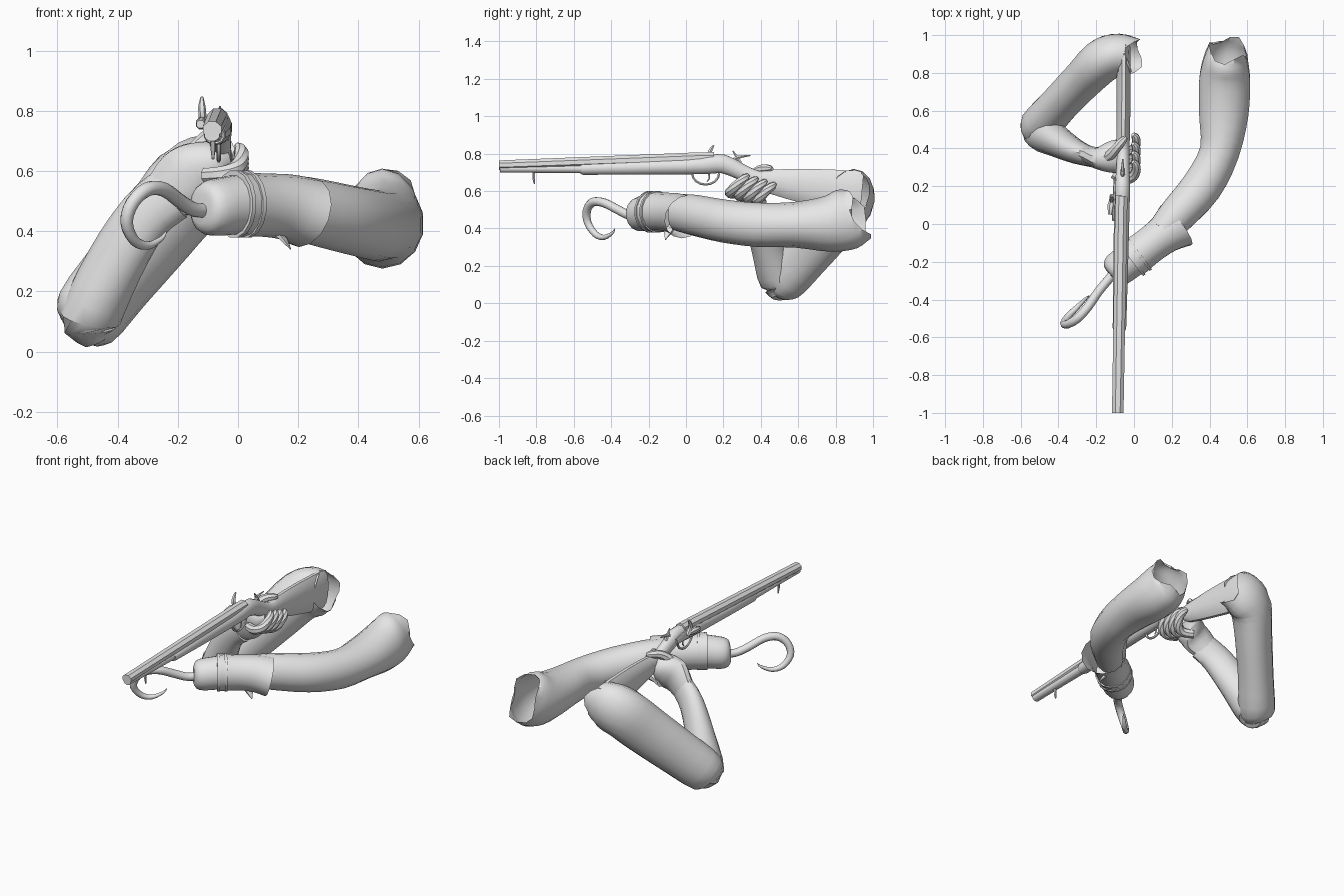
import bpy, bmesh, math
from mathutils import Vector

grey = bpy.data.materials.new("plain_grey")
grey.diffuse_color = (0.8, 0.8, 0.8, 1)
Z, X = Vector((0, 0, 1)), Vector((1, 0, 0))


def spline(pts, n):
    """Catmull-Rom refinement of points that also carry radii."""
    out = []
    for i in range(len(pts) - 1):
        a, b = pts[max(i - 1, 0)], pts[i]
        c, d = pts[i + 1], pts[min(i + 2, len(pts) - 1)]
        for k in range(n):
            t = k / n
            out.append([0.5 * (2 * q + (r - p) * t + (2 * p - 5 * q + 4 * r - s) * t * t
                        + (3 * q - p - 3 * r + s) * t ** 3) for p, q, r, s in zip(a, b, c, d)])
    return out + [list(pts[-1])]


def tube(name, pts, sides=12, steps=3, ref=Z, caps=(True, True), ragged=0.0):
    """Sweep an ellipse along (x, y, z, half_width, half_height) points."""
    pts = [p if len(p) == 5 else (*p, p[3]) for p in pts]
    path = spline(pts, steps) if steps > 1 else pts
    bm, rings = bmesh.new(), []
    for i, p in enumerate(path):
        t = (Vector(path[min(i + 1, len(path) - 1)][:3]) - Vector(path[max(i - 1, 0)][:3])).normalized()
        side = t.cross(ref).normalized()
        up = side.cross(t)
        ring = []
        for k in range(sides):
            a = 2 * math.pi * (k + 0.5) / sides
            v = Vector(p[:3]) + side * p[3] * math.cos(a) + up * p[4] * math.sin(a)
            if ragged and i == len(path) - 1:
                v += t * ragged * math.sin(k * 1.3)
            ring.append(bm.verts.new(v))
        rings.append(ring)
    for r, s in zip(rings, rings[1:]):
        for k in range(sides):
            bm.faces.new((r[k], r[(k + 1) % sides], s[(k + 1) % sides], s[k]))
    if caps[0]:
        bm.faces.new(rings[0])
    if caps[1]:
        bm.faces.new(rings[-1])
    bmesh.ops.recalc_face_normals(bm, faces=bm.faces)
    me = bpy.data.meshes.new(name)
    bm.to_mesh(me)
    bm.free()
    me.materials.append(grey)
    ob = bpy.data.objects.new(name, me)
    bpy.context.collection.objects.link(ob)
    return ob


# Bent arm that holds the gun: upper arm turning in at the shoulder, forearm, palm
tube("bent_upper_arm", [(-.545, .49, .07, .05, .05), (-.505, .515, .115, .105, .125), (-.39, .64, .26, .105, .14),
     (-.26, .775, .42, .11, .15), (-.165, .865, .535, .12, .155), (-.08, .895, .575, .115, .15),
     (.0, .885, .60, .10, .115)],
     sides=14, caps=(True, False), ragged=.025)
tube("bent_forearm", [(-.475, .51, .03, .05, .035), (-.49, .495, .11, .105, .095), (-.41, .44, .29, .085, .10),
     (-.31, .385, .45, .065, .095), (-.22, .352, .525, .052, .095)], sides=14)
tube("gripping_palm", [(-.25, .365, .505, .05, .085), (-.18, .348, .565, .06, .11), (-.13, .352, .60, .08, .105),
     (-.085, .36, .625, .09, .08), (-.04, .37, .635, .07, .05)], sides=12)

# Fingers wrapped beneath the grip, thumb along its top
for i in range(4):
    y, z = .235 + .048 * i, .61 - .015 * i
    tube(f"finger_{i + 1}", [(-.11, y + .03, z - .025, .026), (-.05, y, z - .02, .028), (-.005, y + .015, z, .027),
         (.012, y + .05, z + .035, .025), (.008, y + .08, z + .06, .022), (-.005, y + .095, z + .075, .012)], sides=8)
tube("thumb", [(-.17, .34, .63, .032), (-.13, .36, .68, .030), (-.095, .40, .715, .026),
     (-.06, .44, .72, .022), (-.04, .46, .72, .01)], sides=8)

# Extended arm with sleeve
tube("extended_arm", [(.15, -.04, .485, .085, .10), (.23, .05, .47, .10, .11), (.36, .20, .44, .11, .115),
     (.452, .38, .42, .108, .118), (.475, .58, .42, .134, .122), (.48, .76, .425, .138, .15),
     (.485, .86, .45, .122, .165), (.495, .92, .475, .105, .145)],
     sides=14, caps=(True, False), ragged=.03)

# Flared cuff, forearm socket, straps and rounded end cup
tube("flared_cuff", [(-.01, -.185, .49, .105, .11), (.08, -.115, .487, .10, .105), (.16, -.055, .48, .107, .11),
     (.225, -.005, .462, .135, .118)], sides=14, caps=(True, False))
tube("hook_socket", [(-.125, -.27, .475, .045, .05), (-.115, -.262, .475, .075, .08), (-.085, -.24, .477, .093, .094),
     (-.03, -.20, .485, .095, .098), (.02, -.165, .49, .098, .102)], sides=16, steps=2)
for i, s in enumerate((-.015, .02)):
    tube(f"strap_{i + 1}", [(s, -.18 + s * .77, .49, .107, .113), (s + .012, -.171 + s * .77, .49, .107, .113)],
         sides=16, steps=1)
tube("cuff_point", [(.13, -.09, .40, .035, .015), (.155, -.10, .37, .02, .01), (.175, -.11, .34, .002, .002)],
     sides=6, steps=1)

# Curved metal hook
tube("hook", [(-.09, -.24, .472, .026), (-.14, -.30, .470, .024), (-.19, -.36, .498, .024), (-.245, -.44, .538, .024),
     (-.30, -.50, .54, .024), (-.35, -.53, .495, .023), (-.37, -.525, .43, .021), (-.345, -.485, .37, .018),
     (-.30, -.44, .352, .014), (-.255, -.395, .375, .008), (-.237, -.38, .40, .002)],
     sides=10, ref=Vector((.77, -.64, 0)))

# Gun: octagonal barrel, stock below it, butt
tube("barrel", [(-.086, -1, .738, .033, .028), (-.068, .08, .778, .035, .032), (-.066, .15, .78, .034, .030)],
     sides=8, steps=1)
tube("fore_stock", [(-.086, -.995, .72, .026, .022), (-.078, -.56, .72, .028, .025), (-.077, -.55, .72, .037, .034),
     (-.066, .0, .733, .042, .045), (-.063, .12, .742, .042, .052), (-.061, .20, .745, .042, .052),
     (-.059, .29, .705, .036, .045), (-.058, .38, .665, .036, .045), (-.057, .46, .65, .036, .068),
     (-.055, .65, .625, .038, .098), (-.054, .88, .592, .038, .122), (-.054, .94, .585, .035, .118)],
     sides=12, steps=2)

# Trigger guard, trigger and ramrod ring
guard = [(-.064, .105 + .072 * math.cos(a), .695 + .06 * math.sin(a), .007)
         for a in [math.pi * (1 + k / 8) for k in range(9)]]
tube("trigger_guard", guard, sides=6, steps=1, ref=X)
tube("trigger", [(-.064, .12, .70, .006), (-.064, .125, .67, .005), (-.064, .112, .65, .003)], sides=6, ref=X)
tube("sling_ring", [(-.083, -.815, .70, .008), (-.083, -.815, .67, .008), (-.083, -.81, .638, .004)],
     sides=6, steps=1, ref=X)

# Flintlock: side plate, pan, curled hammer, rear spur
tube("lock_plate", [(-.108, .02, .735, .008, .02), (-.105, .12, .75, .010, .032), (-.10, .24, .735, .008, .02)],
     sides=8, steps=2)
tube("priming_pan", [(-.125, .05, .755, .014), (-.12, .10, .758, .022), (-.115, .14, .755, .012)], sides=8, steps=1)
tube("hammer", [(-.115, .15, .745, .014), (-.118, .125, .785, .013), (-.12, .13, .815, .012),
     (-.12, .148, .845, .005)], sides=6, ref=X)
tube("rear_spur", [(-.06, .24, .745, .012), (-.06, .265, .775, .011), (-.06, .30, .785, .008),
     (-.06, .345, .79, .003)], sides=6, ref=X)
tube("front_spur", [(-.06, .29, .75, .011), (-.06, .27, .785, .009), (-.06, .25, .815, .003)],
     sides=6, ref=X)

# Smooth shading with sharp creases kept
bpy.ops.object.select_all(action='SELECT')
bpy.context.view_layer.objects.active = bpy.context.selected_objects[0]
bpy.ops.object.shade_smooth_by_angle(angle=math.radians(40))
